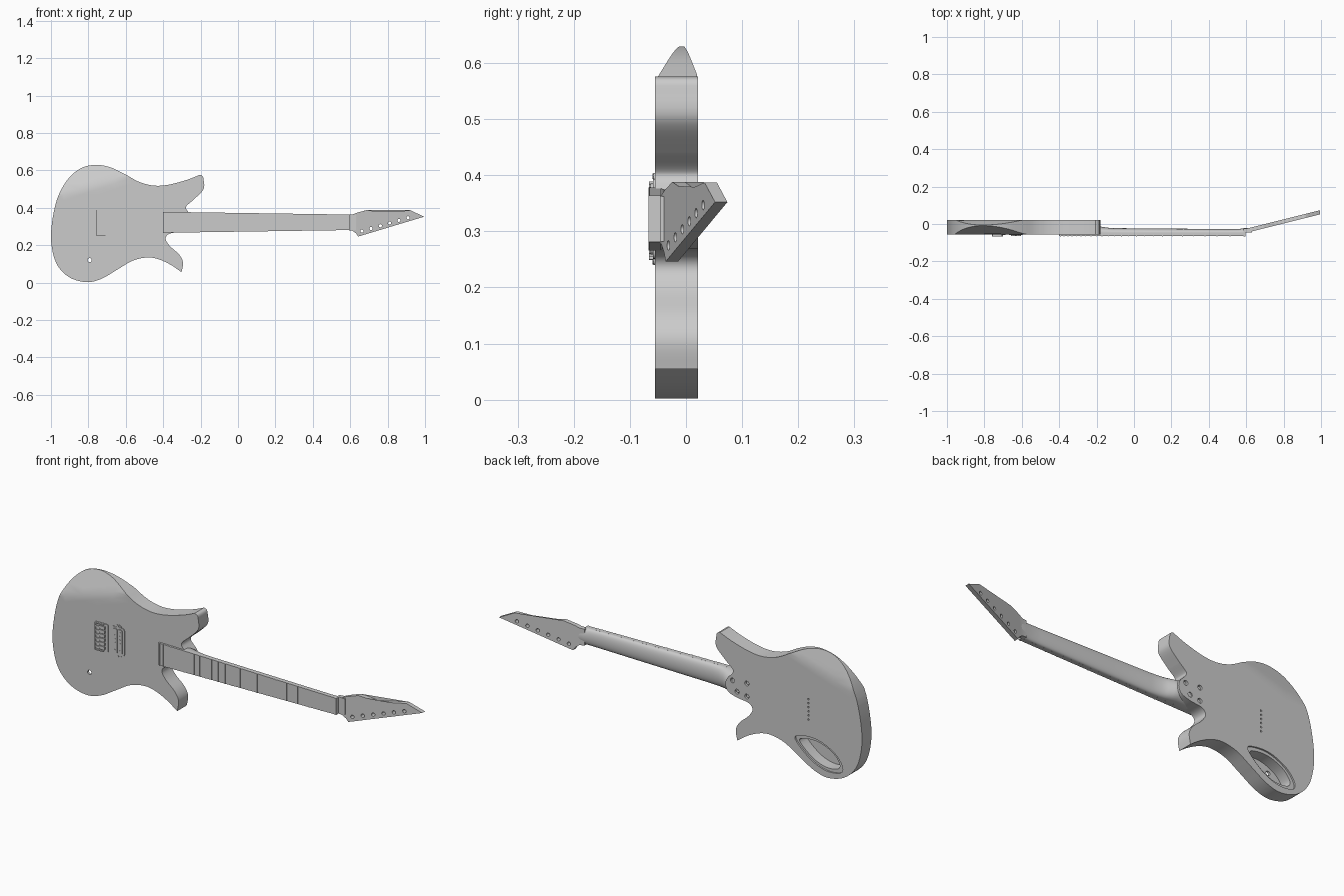
import bpy, bmesh, math
from mathutils import Vector

if "Cube" in bpy.data.objects:
    bpy.data.objects.remove(bpy.data.objects["Cube"])

grey = bpy.data.materials.new("plain_grey")
grey.diffuse_color = (0.6, 0.6, 0.6, 1)
grey.use_nodes = True
grey.node_tree.nodes["Principled BSDF"].inputs["Base Color"].default_value = grey.diffuse_color


def make(name, bm, smooth=None):
    bmesh.ops.recalc_face_normals(bm, faces=bm.faces[:])
    me = bpy.data.meshes.new(name)
    bm.to_mesh(me)
    bm.free()
    ob = bpy.data.objects.new(name, me)
    bpy.context.collection.objects.link(ob)
    me.materials.append(grey)
    if smooth:
        shade(ob, smooth)
    return ob


def shade(ob, angle):
    bpy.ops.object.select_all(action='DESELECT')
    ob.select_set(True)
    bpy.context.view_layer.objects.active = ob
    bpy.ops.object.shade_smooth_by_angle(angle=math.radians(angle))


def curve_through(pts, steps=5, closed=False):
    """Smooth curve through a list of (x, z) points."""
    n, out = len(pts), []
    for i in range(n if closed else n - 1):
        idx = [(i + k) % n if closed else min(max(i + k, 0), n - 1) for k in (-1, 0, 1, 2)]
        a, b, c, d = (Vector(pts[j]) for j in idx)
        for s in range(steps):
            t = s / steps
            out.append(0.5 * (2 * b + (c - a) * t + (2 * a - 5 * b + 4 * c - d) * t ** 2
                              + (3 * b - a - 3 * c + d) * t ** 3))
    return out


def prism(bm, pts, y0, y1):
    """Extrude an (x, z) outline from y0 to y1; y may be a function of x."""
    f0 = y0 if callable(y0) else lambda x: y0
    f1 = y1 if callable(y1) else lambda x: y1
    a = [bm.verts.new((p[0], f0(p[0]), p[1])) for p in pts]
    b = [bm.verts.new((p[0], f1(p[0]), p[1])) for p in pts]
    bm.faces.new(a)
    bm.faces.new(b[::-1])
    for i in range(len(a)):
        j = (i + 1) % len(a)
        bm.faces.new((a[i], b[i], b[j], a[j]))


def circle(x, z, r, n=16):
    return [(x + r * math.cos(2 * math.pi * i / n), z + r * math.sin(2 * math.pi * i / n))
            for i in range(n)]


def rounded(x, z, w, h, r):
    """Rounded rectangle centred on (x, z)."""
    out = []
    for k, (sx, sz) in enumerate(((1, 1), (-1, 1), (-1, -1), (1, -1))):
        for i in range(5):
            a = math.pi / 2 * (k + i / 4)
            out.append((x + sx * (w / 2 - r) + r * math.cos(a),
                        z + sz * (h / 2 - r) + r * math.sin(a)))
    return out


def cut(ob, outlines, y0, y1):
    bm = bmesh.new()
    for o in outlines:
        prism(bm, o, y0, y1)
    cutter = make("cutter", bm)
    cutter.hide_render = True
    mod = ob.modifiers.new("cut", 'BOOLEAN')
    mod.operation, mod.solver, mod.object = 'DIFFERENCE', 'EXACT', cutter
    bpy.context.view_layer.objects.active = ob
    bpy.ops.object.modifier_apply(modifier=mod.name)
    bpy.data.objects.remove(cutter)


# Body outline: outer curve, lower horn and cutaway, heel, upper cutaway
outer = [(-.205, .576), (-.27, .55), (-.366, .524), (-.446, .518), (-.526, .537), (-.606, .58),
         (-.686, .617), (-.766, .629), (-.846, .608), (-.916, .544), (-.97, .438), (-.998, .288),
         (-.994, .18), (-.964, .09), (-.9, .027), (-.81, .002), (-.73, .02), (-.644, .07),
         (-.563, .117), (-.483, .134), (-.42, .123), (-.355, .092), (-.302, .055)]
lower = [(-.302, .055), (-.294, .107), (-.315, .15), (-.366, .197), (-.387, .235), (-.365, .262),
         (-.3, .272), (-.25, .29), (-.235, .325), (-.245, .355), (-.264, .376)]
upper = [(-.264, .376), (-.278, .395), (-.273, .412), (-.232, .448), (-.184, .5), (-.184, .55),
         (-.19, .57), (-.205, .576)]
outline = curve_through(outer) + curve_through(lower) + curve_through(upper)

bm = bmesh.new()
bm.faces.new([bm.verts.new((p.x, 0, p.y)) for p in outline])
for axis, start, step, count in ((0, -.93, .09, 6), (2, .41, .03, 8)):
    for i in range(count):
        co, no = Vector(), Vector()
        co[axis], no[axis] = start + step * i, 1
        bmesh.ops.bisect_plane(bm, geom=bm.verts[:] + bm.edges[:] + bm.faces[:],
                               plane_co=co, plane_no=no, dist=1e-5)
bmesh.ops.triangulate(bm, faces=bm.faces[:])
front = set(bm.verts)
bmesh.ops.extrude_face_region(bm, geom=bm.faces[:], use_keep_orig=True)
# Arm and belly contours thin the upper bout
for v in bm.verts:
    d = .97 * (v.co.z - .52) - .25 * (v.co.x + .766)
    if v in front:
        v.co.y = -.055 + .42 * max(0, d)
    else:
        v.co.y = .021 - .27 * max(0, d - .012)
body = make("body", bm)

# Control cavity with ledge, control hole, bolt recesses, string holes
cavity = [(-.625, .15), (-.66, .176), (-.75, .178), (-.84, .14), (-.888, .085), (-.88, .045),
          (-.8, .035), (-.71, .07)]
inner = [(-.755 + (x + .755) * .84, .107 + (z - .107) * .8) for x, z in cavity]
bolts = [(-.275, .352), (-.30, .302), (-.355, .358), (-.355, .292)]
cut(body, [curve_through(cavity, 5, True)], .013, .05)
cut(body, [curve_through(inner, 5, True)], -.043, .05)
cut(body, [circle(-.793, .12, .011)], -.08, -.02)
cut(body, [circle(x, z, .012) for x, z in bolts], .008, .05)
cut(body, [circle(-.7, .268 + .0205 * i, .0045, 10) for i in range(6)], .0, .05)
shade(body, 30)

bm = bmesh.new()
for x, z in bolts:
    prism(bm, circle(x, z, .008), 0, .014)
make("neck_bolts", bm, 30)


# Neck: D-shaped sections, thick at the heel
def half_width(x):
    return .056 - .0145 * (x + .4) / .987


bm = bmesh.new()
rings = []
for x, back in ((-.33, .017), (-.25, .017), (-.225, .008), (-.2, -.006), (-.17, -.016),
                (-.12, -.022), (.1, -.024), (.5, -.027), (.56, -.027), (.59, -.022), (.63, -.02)):
    w = half_width(x)
    ring = []
    for i in range(17):
        a = math.pi * i / 16
        ring.append(bm.verts.new((x, -.046 + (back + .046) * math.sin(a) ** .8,
                                  .322 + w * math.cos(a))))
    rings.append(ring)
for a, b in zip(rings, rings[1:]):
    for i in range(17):
        j = (i + 1) % 17
        bm.faces.new((a[i], a[j], b[j], b[i]))
bm.faces.new(rings[0])
bm.faces.new(rings[-1])
make("neck", bm, 40)


# Fretboard, frets and nut
def strip(bm, x0, x1, y0, y1):
    prism(bm, [(x0, .322 - half_width(x0)), (x1, .322 - half_width(x1)),
               (x1, .322 + half_width(x1)), (x0, .322 + half_width(x0))], y0, y1)


bm = bmesh.new()
strip(bm, -.4, .587, -.065, -.045)
make("fretboard", bm)
bm = bmesh.new()
for n in range(1, 25):
    x = .587 - 1.307 * (1 - 2 ** (-n / 12))
    strip(bm, x - .002, x + .002, -.0668, -.064)
make("frets", bm)
bm = bmesh.new()
strip(bm, .585, .596, -.067, -.04)
make("nut", bm)

# Headstock, tilted back, with six tuner holes
head = [(.585, .363), (.612, .364), (.635, .373), (.665, .381), (.69, .388), (.73, .381),
        (.772, .369), (.8, .372), (.85, .379), (.92, .387), (.995, .352), (.643, .246),
        (.632, .262), (.612, .277), (.585, .281)]
face = lambda x: -.047 + .25 * max(0, x - .6)
bm = bmesh.new()
prism(bm, head, face, lambda x: face(x) + .022)
bmesh.ops.triangulate(bm, faces=[f for f in bm.faces if len(f.verts) > 4])
headstock = make("headstock", bm)
cut(headstock, [circle(.662 + .0495 * i, .275 + .0143 * i, .0085) for i in range(6)], -.1, .15)
shade(headstock, 25)

# Bridge: base plate, side rails, saddles and screws
bm = bmesh.new()
prism(bm, rounded(-.723, .319, .074, .142, .008), -.059, -.05)
for z in (.252, .386):
    prism(bm, rounded(-.733, z, .05, .006, .002), -.066, -.055)
prism(bm, rounded(-.756, .319, .007, .134, .002), -.066, -.055)
make("bridge_plate", bm, 30)
bm = bmesh.new()
for i in range(6):
    z = .268 + .0204 * i
    prism(bm, rounded(-.716, z, .03, .017, .003), -.066, -.055)
    prism(bm, rounded(-.742, z, .024, .006, .002), -.064, -.055)
make("bridge_saddles", bm, 30)

# Pickup: ring frame, coil block and pole pieces
bm = bmesh.new()
prism(bm, rounded(-.631, .322, .072, .142, .012), -.059, -.05)
prism(bm, rounded(-.631, .322, .034, .164, .008), -.0575, -.05)
pickup = make("pickup_ring", bm, 30)
bm = bmesh.new()
for x in (-.645, -.617):
    prism(bm, rounded(x, .322, .026, .126, .011), -.063, -.05)
make("pickup_coils", bm, 30)
bm = bmesh.new()
for x in (-.645, -.617):
    for i in range(6):
        prism(bm, circle(x, .276 + .0184 * i, .004, 10), -.0645, -.06)
for z in (.246, .398):
    prism(bm, circle(-.631, z, .005, 10), -.06, -.055)
make("pickup_poles", bm, 30)
